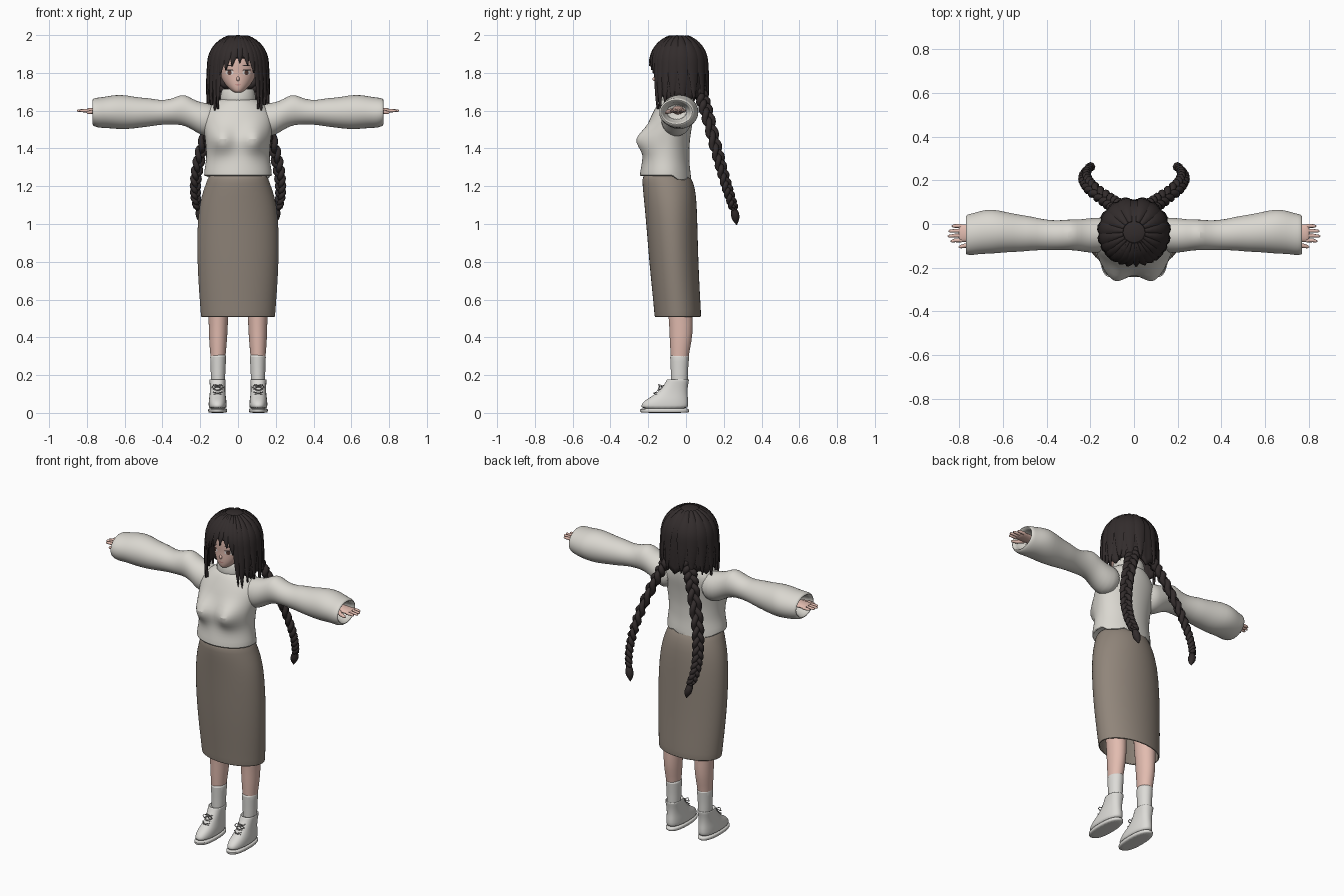
import bpy, bmesh, math, random
from math import sin, cos, pi
from mathutils import Vector

random.seed(4)
if "Cube" in bpy.data.objects:
    bpy.data.objects.remove(bpy.data.objects["Cube"])


def material(name, r, g, b):
    m = bpy.data.materials.new(name)
    m.use_nodes = True
    m.diffuse_color = (r, g, b, 1)
    bsdf = m.node_tree.nodes["Principled BSDF"]
    bsdf.inputs["Base Color"].default_value = (r, g, b, 1)
    bsdf.inputs["Roughness"].default_value = 0.8
    return m


KNIT = material("cream knit", .70, .68, .63)
WOOL = material("taupe wool", .28, .235, .195)
HAIR = material("dark hair", .032, .025, .025)
SKIN = material("skin", .76, .50, .43)
WHITE = material("shoe white", .72, .71, .68)
LACE = material("lace grey", .35, .34, .33)
EYE = material("eye white", .80, .76, .74)
IRIS = material("brown iris", .10, .045, .035)
LIP = material("lip pink", .58, .25, .23)


def finish(name, bm, mat, subdivide=0, sharp=50):
    """Turn a bmesh into a smooth shaded object."""
    bmesh.ops.recalc_face_normals(bm, faces=bm.faces[:])
    mesh = bpy.data.meshes.new(name)
    bm.to_mesh(mesh)
    bm.free()
    mesh.materials.append(mat)
    for p in mesh.polygons:
        p.use_smooth = True
    mesh.set_sharp_from_angle(angle=math.radians(sharp))
    obj = bpy.data.objects.new(name, mesh)
    bpy.context.collection.objects.link(obj)
    if subdivide:
        mod = obj.modifiers.new("smooth", "SUBSURF")
        mod.levels = mod.render_levels = subdivide
    return obj


def bridge(bm, rings, closed=True, caps=True):
    """Join successive rings of points with quads."""
    rings = [[bm.verts.new(p) for p in ring] for ring in rings]
    n = len(rings[0])
    for a, b in zip(rings, rings[1:]):
        for i in range(n if closed else n - 1):
            j = (i + 1) % n
            bm.faces.new((a[i], a[j], b[j], b[i]))
    if caps:
        bm.faces.new(rings[0])
        bm.faces.new(rings[-1])


def loft(name, rows, mat, axis="z", side=1, seg=24, power=1.0, push=None, sub=1):
    """Loft ovals; each row is (position, low, high, low, high) of its oval."""
    rings = []
    for t, l1, h1, l2, h2 in rows:
        ring = []
        for i in range(seg):
            c, s = cos(2 * pi * i / seg), sin(2 * pi * i / seg)
            c = math.copysign(abs(c) ** power, c)
            s = math.copysign(abs(s) ** power, s)
            u, v = (l1 + h1) / 2 + (h1 - l1) / 2 * c, (l2 + h2) / 2 + (h2 - l2) / 2 * s
            p = Vector((u, v, t) if axis == "z" else (t, u, v))
            if push:
                p = push(p)
            p.x *= side
            ring.append(p)
        rings.append(ring)
    bm = bmesh.new()
    bridge(bm, rings)
    return finish(name, bm, mat, sub)


def ball(name, center, size, mat):
    bm = bmesh.new()
    bmesh.ops.create_uvsphere(bm, u_segments=16, v_segments=10, radius=1)
    for v in bm.verts:
        v.co = Vector(a * b for a, b in zip(v.co, size)) + Vector(center)
    return finish(name, bm, mat)


def tubes(name, paths, mat, sides=4):
    """Round tubes through lists of (point, radius)."""
    curve = bpy.data.curves.new(name, "CURVE")
    curve.dimensions = "3D"
    curve.bevel_depth, curve.bevel_resolution, curve.use_fill_caps = 1, sides // 2, True
    for path in paths:
        spline = curve.splines.new("POLY")
        spline.points.add(len(path) - 1)
        for pt, (p, r) in zip(spline.points, path):
            pt.co, pt.radius = (*p, 1), r
    temp = bpy.data.objects.new(name, curve)
    bpy.context.collection.objects.link(temp)
    bpy.context.view_layer.update()
    bm = bmesh.new()
    mesh = bpy.data.meshes.new_from_object(temp.evaluated_get(bpy.context.evaluated_depsgraph_get()))
    bm.from_mesh(mesh)
    bpy.data.objects.remove(temp)
    return finish(name, bm, mat)


# Skirt: straight tube, open at the hem with an inner wall
skirt_rows = [(z, -w, w, f, b) for z, w, f, b in (
    (1.27, .15, -.225, .01), (1.24, .16, -.232, .03), (1.19, .18, -.23, .05), (1.1, .208, -.22, .058),
    (.95, .218, -.207, .062), (.8, .216, -.195, .066), (.65, .208, -.18, .073), (.53, .198, -.168, .08),
    (.505, .197, -.167, .08), (.505, .188, -.158, .071), (.55, .188, -.158, .07), (.95, .2, -.18, .05))]
loft("skirt", skirt_rows, WOOL, seg=32)


# Sweater body with bust and ragged back hem
def body_shape(p):
    if p.y < -.12:
        for cx in (-.09, .09):
            d = ((p.x - cx) / .068) ** 2 + ((p.z - 1.445) / .062) ** 2
            p.y -= .078 * math.exp(-d)
    elif p.z < 1.26 and p.y > -.06:
        p.z -= random.uniform(0, .04)
    return p


body_rows = [(z, -w, w, f, b) for z, w, f, b in (
    (1.29, .15, -.22, .0), (1.25, .172, -.238, .022), (1.255, .182, -.246, .03), (1.29, .177, -.24, .022),
    (1.33, .17, -.232, .018), (1.37, .168, -.222, .018), (1.41, .17, -.215, .018), (1.45, .174, -.21, .022),
    (1.49, .18, -.205, .027), (1.53, .185, -.197, .034), (1.57, .185, -.185, .042), (1.61, .165, -.165, .046),
    (1.645, .125, -.145, .045), (1.67, .085, -.125, .035))]
loft("sweater_body", body_rows, KNIT, seg=40, push=body_shape)
collar_rows = [(z, -w, w, -.047 - d, -.047 + d) for z, w, d in (
    (1.63, .085, .08), (1.65, .096, .09), (1.685, .093, .088), (1.71, .086, .082), (1.717, .08, .076),
    (1.71, .072, .068), (1.67, .068, .064))]
loft("turtleneck", collar_rows, KNIT)

sleeve_rows = [
    (.10, -.12, .03, 1.48, 1.63), (.17, -.135, .03, 1.455, 1.64), (.22, -.13, .025, 1.485, 1.65),
    (.26, -.122, .02, 1.51, 1.675), (.30, -.12, .022, 1.525, 1.69), (.35, -.12, .015, 1.528, 1.66),
    (.42, -.12, .022, 1.525, 1.655), (.47, -.122, .035, 1.515, 1.668), (.52, -.128, .042, 1.51, 1.668),
    (.59, -.13, .056, 1.50, 1.683), (.65, -.137, .07, 1.503, 1.685), (.70, -.137, .062, 1.508, 1.675),
    (.735, -.143, .05, 1.508, 1.67), (.765, -.143, .045, 1.517, 1.667), (.772, -.135, .035, 1.527, 1.658),
    (.765, -.122, .022, 1.538, 1.645), (.68, -.115, .015, 1.545, 1.64)]
hand_rows = [(.64, -.08, -.005, 1.575, 1.635), (.72, -.075, -.01, 1.582, 1.622), (.75, -.082, -.002, 1.584, 1.618),
             (.79, -.084, .0, 1.588, 1.614), (.805, -.078, -.005, 1.592, 1.61)]
leg_rows = [(.9, .03, .18, -.13, .04), (.5, .053, .155, -.09, .035), (.42, .055, .155, -.088, .037),
            (.34, .062, .15, -.084, .022), (.28, .068, .144, -.08, .01), (.15, .072, .14, -.075, .005)]
sock_rows = [(.31, .066, .144, -.08, .013), (.305, .061, .149, -.086, .019), (.24, .066, .145, -.081, .011),
             (.18, .068, .144, -.08, .01), (.1, .07, .14, -.08, .01)]
shoe_rows = [(z, .108 - w, .108 + w, f, b) for z, w, f, b in (
    (.018, .047, -.238, .012), (.04, .048, -.24, .013), (.065, .047, -.222, .013), (.085, .044, -.185, .01),
    (.11, .041, -.15, .008), (.145, .041, -.118, .01), (.175, .044, -.102, .017), (.182, .042, -.1, .015),
    (.165, .034, -.085, .005))]
sole_rows = [(z, .108 - w, .108 + w, f, b) for z, w, f, b in (
    (0, .047, -.238, .014), (.004, .05, -.244, .017), (.02, .051, -.246, .018), (.024, .048, -.24, .014))]

for side, tag in ((1, "left"), (-1, "right")):
    loft(tag + "_sleeve", sleeve_rows, KNIT, "x", side)
    loft(tag + "_hand", hand_rows, SKIN, "x", side, seg=16)
    fingers = []
    for i, tip in enumerate((.835, .85, .853, .84)):
        y = -.009 - i * .022
        fingers.append([(Vector((side * x, y * s, 1.6)), r)
                        for x, s, r in ((.79, 1, .0095), (.82, 1, .0085), (tip - .006, 1.05, .0065), (tip, 1.05, .002))])
    fingers.append([(Vector((side * x, y, z)), r) for x, y, z, r in (
        (.735, -.075, 1.6, .013), (.765, -.098, 1.594, .011), (.795, -.104, 1.59, .008), (.803, -.105, 1.59, .002))])
    tubes(tag + "_fingers", fingers, SKIN)

    # Legs, socks and ankle boots
    loft(tag + "_leg", leg_rows, SKIN, side=side)
    loft(tag + "_sock", sock_rows, WHITE, side=side)
    loft(tag + "_shoe", shoe_rows, WHITE, side=side, power=.85)
    loft(tag + "_sole", sole_rows, WHITE, side=side, power=.85)
    laces = []
    for y, z in ((-.128, .138), (-.145, .12), (-.165, .104)):
        for lean in (-1, 1):
            laces.append([(Vector((side * (.108 + dx), y + abs(dx) * .7 - .006, z + lean * dx * .3)), .0025)
                          for dx in (-.024, -.012, 0, .012, .024)])
    for d in (-1, 1):
        laces.append([(Vector((side * .108 + d * x, y, z)), .0025) for x, y, z in (
            (0, -.13, .145), (.02, -.145, .15), (.032, -.14, .135), (.018, -.145, .13), (0, -.14, .14))])
    tubes(tag + "_laces", laces, LACE)

# Head, neck and nose
head_rows = [(z, -w, w, f, b) for z, w, f, b in (
    (1.695, .018, -.15, -.1), (1.705, .034, -.16, -.07), (1.73, .062, -.166, -.02), (1.765, .086, -.168, .03),
    (1.80, .1, -.167, .055), (1.84, .108, -.172, .07), (1.89, .108, -.17, .07), (1.94, .085, -.14, .045),
    (1.97, .04, -.09, .0))]
head = loft("head", head_rows, SKIN, sub=2)
loft("neck", [(1.6, -.055, .055, -.1, .02), (1.68, -.045, .045, -.09, .01), (1.76, -.045, .045, -.09, .01)], SKIN)
ball("nose", (0, -.164, 1.768), (.009, .014, .012), SKIN)

bpy.context.view_layer.update()
head_eval = head.evaluated_get(bpy.context.evaluated_depsgraph_get())


def decal(name, cx, cz, rx, rz, mat, lift):
    """Thin oval plate laid on the front of the face."""
    bm = bmesh.new()
    rings = []
    for k in (.05, .5, 1):
        ring = []
        for i in range(16):
            x, z = cx + rx * k * cos(i * pi / 8), cz + rz * k * sin(i * pi / 8)
            hit, loc, _, _ = head_eval.ray_cast(Vector((x, -1, z)), Vector((0, 1, 0)))
            ring.append((x, (loc.y if hit else -.15) - lift, z))
        rings.append(ring)
    bridge(bm, rings, caps=False)
    bm.faces.ensure_lookup_table()
    obj = finish(name, bm, mat)
    if sum(p.normal.y for p in obj.data.polygons) > 0:
        obj.data.flip_normals()


for side, tag in ((1, "left"), (-1, "right")):
    x = side * .045
    decal(tag + "_eye", x, 1.802, .021, .013, EYE, .002)
    decal(tag + "_iris", x, 1.802, .011, .013, IRIS, .004)
    decal(tag + "_lashes", x + side * .002, 1.815, .024, .004, HAIR, .005)
    decal(tag + "_brow", x, 1.84, .022, .003, HAIR, .003)
decal("mouth", 0, 1.737, .016, .003, LIP, .002)


# Hair cap: a domed shell with ridges and a hem that rises over the face
def scalp(a, z, k=1.0):
    if z > 1.85:
        f = math.sqrt(max(0, 1 - ((z - 1.85) / .15) ** 2))
    else:
        f = 1 + .03 * sin((1.85 - z) * 13)
    return Vector((sin(a) * .15 * f * k, -.037 - cos(a) * .145 * f * k, z))


def hem(a):
    t = min(1, max(0, (abs(a) - .68) / .25))
    return 1.88 * (1 - t) + t * (1.64 + .03 * abs(sin(a * 5)))


bm = bmesh.new()
angles = [2 * pi * i / 96 - pi for i in range(96)]
bridge(bm, [[scalp(a, hem(a) + (2 - hem(a)) * cos(u / 16 * pi / 2), 1 + .025 * abs(sin(a * 8)) * u / 16)
             for a in angles] for u in range(1, 17)], caps=False)
bm.verts.ensure_lookup_table()
bm.faces.new(bm.verts[:96])
cap = finish("hair_cap", bm, HAIR)
shell = cap.modifiers.new("thickness", "SOLIDIFY")
shell.thickness, shell.offset = .012, -1

# Flat tapered locks: start angle, end angle, tip height, half width
locks = [(-.5, -.62, 1.79, .028), (-.3, -.42, 1.815, .026), (-.05, -.2, 1.835, .024), (.1, .06, 1.85, .02),
         (.2, .33, 1.84, .022), (.4, .55, 1.80, .024)]
for d in (-1, 1):
    locks += [(d * a, d * b, z, w) for a, b, z, w in (
        (.6, .74, 1.61, .022), (.8, .88, 1.60, .026), (1.05, 1.08, 1.63, .028), (1.35, 1.35, 1.64, .03),
        (1.7, 1.7, 1.63, .032), (2.05, 2.1, 1.65, .034), (2.4, 2.5, 1.64, .034), (2.8, 2.85, 1.66, .034))]
bm = bmesh.new()
for a0, a1, tip, width in locks:
    path = []
    for i in range(15):
        t = i / 14
        path.append(scalp(a0 + (a1 - a0) * t, 1.992 - (1.992 - tip) * t ** 1.4, 1.025 + .03 * t))
    rings = []
    for i, p in enumerate(path):
        along = (path[min(i + 1, 14)] - path[max(i - 1, 0)]).normalized()
        out = (p - Vector((0, -.037, 1.82 if p.z > 1.82 else p.z))).normalized()
        across = along.cross(out).normalized() * width * (.25 + .75 * sin(min(1, i / 7) * pi / 2)) * (1 - (i / 14) ** 4 * .93)
        rings.append([p + across, p + across * .5 + out * .007, p - across * .5 + out * .007,
                      p - across, p - out * .01])
    bridge(bm, rings)
finish("hair_locks", bm, HAIR, sharp=60)

# Braids: three woven strands, a tie and a tuft
knots = [Vector(p) for p in ((.06, .05, 1.76), (.078, .078, 1.69), (.125, .112, 1.58), (.19, .16, 1.4),
                             (.22, .198, 1.26), (.225, .228, 1.16), (.212, .252, 1.085))]


def along_braid(t):
    t = min(t, .9999) * (len(knots) - 1)
    i = int(t)
    a, b, c, d = (knots[max(0, min(len(knots) - 1, i + k))] for k in (-1, 0, 1, 2))
    t -= i
    return b + (c - a) * t / 2 + (a * 2 - b * 5 + c * 4 - d) * t * t / 2 + (b * 3 - a - c * 3 + d) * t ** 3 / 2


for side, tag in ((1, "left"), (-1, "right")):
    flip = Vector((side, 1, 1))
    across, out = Vector((.7, -.7, 0)), Vector((.65, .65, .3))
    strands = []
    for k in range(3):
        strand = []
        for i in range(121):
            t = i / 120
            w = 2 * pi * (t * 5.5 + k / 3)
            size = 1.2 - .45 * t
            p = along_braid(t) + across * .022 * size * sin(w) + out * .011 * size * sin(2 * w)
            strand.append((p * flip, .0165 * size))
        strands.append(strand)
    tubes(tag + "_braid", strands, HAIR)
    tuft = [(Vector(p) * flip, r) for *p, r in (
        (.214, .248, 1.10, .012), (.21, .253, 1.08, .013), (.205, .258, 1.06, .021), (.198, .262, 1.035, .022),
        (.192, .265, 1.015, .014), (.19, .268, .995, .002))]
    tubes(tag + "_braid_tuft", [tuft], HAIR)
    ball(tag + "_braid_tie", tuft[1][0], (.017, .017, .011), HAIR)
